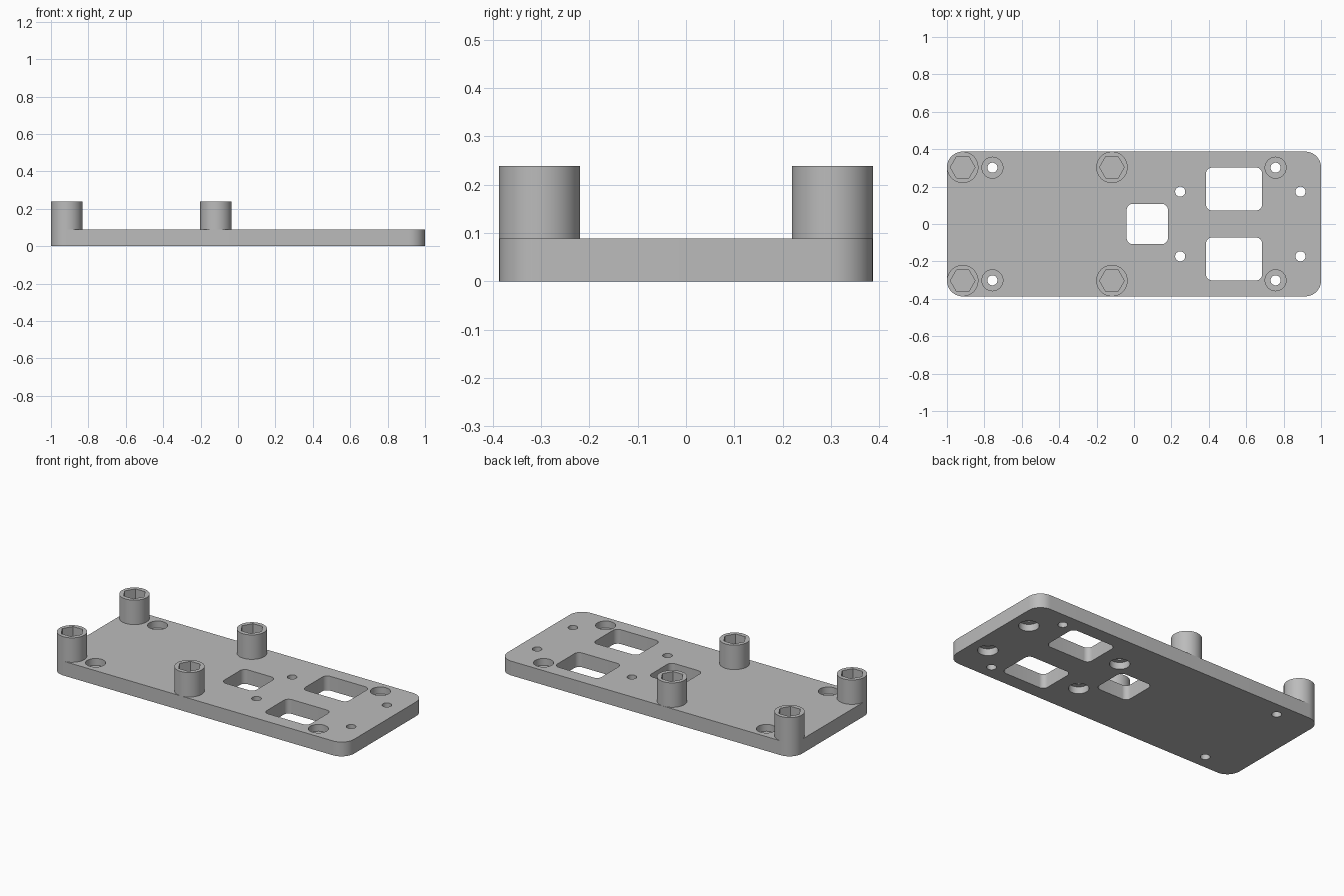
import bpy, bmesh, math

if "Cube" in bpy.data.objects:
    bpy.data.objects.remove(bpy.data.objects["Cube"])

THICK = 0.088
TOP = 0.238
LENGTH, WIDTH = 2.0, 0.774
BOSS_R = 0.084

grey = bpy.data.materials.new("plain grey")
grey.diffuse_color = (0.50, 0.50, 0.50, 1)
grey.use_nodes = True
grey.node_tree.nodes["Principled BSDF"].inputs["Base Color"].default_value = grey.diffuse_color


def prism(name, outline, z0, z1):
    """Solid made by extruding a closed outline from z0 to z1."""
    bm = bmesh.new()
    face = bm.faces.new([bm.verts.new((x, y, z0)) for x, y in outline])
    ext = bmesh.ops.extrude_face_region(bm, geom=[face])
    for v in ext["geom"]:
        if isinstance(v, bmesh.types.BMVert):
            v.co.z = z1
    bmesh.ops.recalc_face_normals(bm, faces=bm.faces)
    mesh = bpy.data.meshes.new(name)
    bm.to_mesh(mesh)
    bm.free()
    mesh.materials.append(grey)
    obj = bpy.data.objects.new(name, mesh)
    bpy.context.collection.objects.link(obj)
    return obj


def circle(cx, cy, r, n=48):
    return [(cx + r * math.cos(2 * math.pi * i / n),
             cy + r * math.sin(2 * math.pi * i / n)) for i in range(n)]


def rounded_rect(cx, cy, w, h, r, steps=10):
    pts = []
    for k, (sx, sy) in enumerate([(1, 1), (-1, 1), (-1, -1), (1, -1)]):
        for i in range(steps + 1):
            a = math.pi / 2 * (k + i / steps)
            pts.append((cx + sx * (w / 2 - r) + r * math.cos(a),
                        cy + sy * (h / 2 - r) + r * math.sin(a)))
    return pts


def cut(target, cutters):
    """Subtract every cutter, then discard the cutters."""
    bpy.context.view_layer.objects.active = target
    for c in cutters:
        c.hide_render = True
        mod = target.modifiers.new("cut", 'BOOLEAN')
        mod.operation = 'DIFFERENCE'
        mod.solver = 'EXACT'
        mod.object = c
        bpy.ops.object.modifier_apply(modifier=mod.name)
        bpy.data.objects.remove(c)


def smooth(obj):
    bpy.ops.object.select_all(action='DESELECT')
    obj.select_set(True)
    bpy.context.view_layer.objects.active = obj
    bpy.ops.object.shade_smooth_by_angle(angle=math.radians(30))


# Base plate with rounded corners
plate = prism("base_plate", rounded_rect(0, 0, LENGTH, WIDTH, BOSS_R), 0, THICK)

# Three rounded windows
cutters = [prism("window_cutter", rounded_rect(x, y, w, h, 0.032), -0.1, 0.2)
           for x, y, w, h in [(0.071, 0, 0.22, 0.216),
                              (0.535, 0.187, 0.30, 0.229),
                              (0.535, -0.187, 0.30, 0.229)]]

# Screw holes: counterbored from the top at the corners, from below near the windows
BORE = 0.042
for side in (-1, 1):
    for x, y, z0, z1 in [(-0.757, 0.301, THICK - BORE, 0.2),
                         (0.757, 0.301, THICK - BORE, 0.2),
                         (0.247, 0.173, -0.1, BORE),
                         (0.89, 0.173, -0.1, BORE)]:
        cutters.append(prism("hole_cutter", circle(x, side * y, 0.027, 32), -0.1, 0.2))
        cutters.append(prism("bore_cutter", circle(x, side * y, 0.056), z0, z1))
cut(plate, cutters)
smooth(plate)

# Four round standoffs with hexagonal sockets
for x, end in [(-0.916, "left"), (-0.118, "middle")]:
    for side, row in [(-1, "front"), (1, "back")]:
        y = side * (WIDTH / 2 - BOSS_R)
        post = prism(f"standoff_{row}_{end}", circle(x, y, BOSS_R, 64), THICK, TOP)
        cut(post, [prism("hex_cutter", circle(x, y, 0.066, 6), TOP - 0.10, 0.4)])
        smooth(post)
